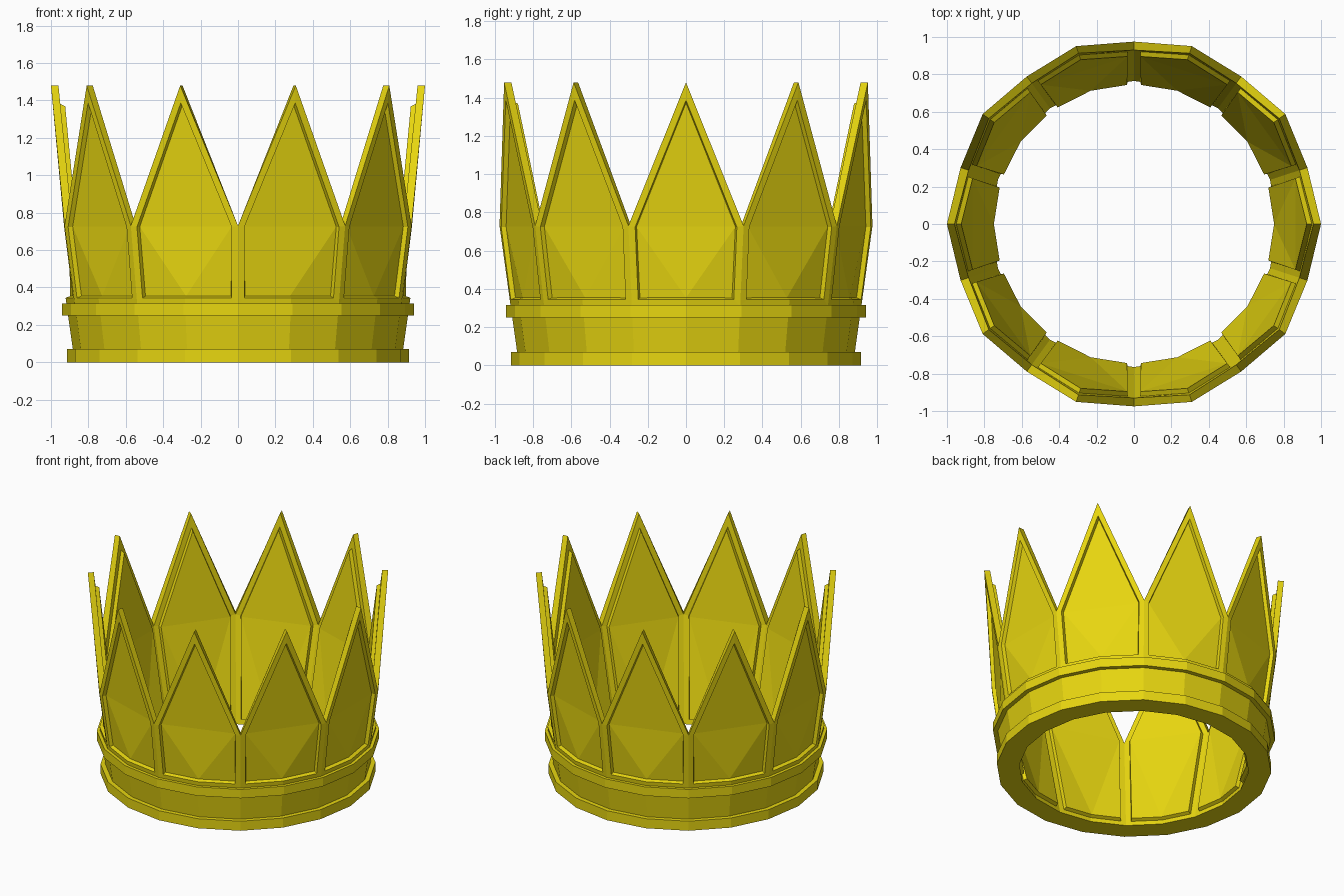
import bpy, bmesh, math

if "Cube" in bpy.data.objects:
    bpy.data.objects.remove(bpy.data.objects["Cube"])

N = 20                      # sides of the crown; even steps from the front are valleys, odd are tips
INSET, BEVEL, SHIFT = 0.035, 0.006, 0.025

gold = bpy.data.materials.new("yellow gold")
gold.diffuse_color = (0.80, 0.67, 0.005, 1)
gold.use_nodes = True
gold.node_tree.nodes["Principled BSDF"].inputs["Base Color"].default_value = gold.diffuse_color


def polar(r, i, z):
    a = math.radians(-90 + i * 360 / N)
    return (r * math.cos(a), r * math.sin(a), z)


def finish(bm, name):
    me = bpy.data.meshes.new(name)
    bm.to_mesh(me)
    bm.free()
    me.materials.append(gold)
    ob = bpy.data.objects.new(name, me)
    bpy.context.collection.objects.link(ob)
    return ob


def ring(name, profile):
    """Faceted hoop turned from a closed (radius, height) profile."""
    bm = bmesh.new()
    loops = [[bm.verts.new(polar(r, i, z)) for r, z in profile] for i in range(N)]
    k = len(profile)
    for i in range(N):
        a, b = loops[i], loops[(i + 1) % N]
        for j in range(k):
            bm.faces.new((a[j], b[j], b[(j + 1) % k], a[(j + 1) % k]))
    bmesh.ops.recalc_face_normals(bm, faces=bm.faces)
    return finish(bm, name)


def wall(bm, base, shoulder, tip):
    """Vertices of one skin: base loop, and valley / tip loop. Each argument is (radius, height)."""
    low = [bm.verts.new(polar(base[0], i, base[1])) for i in range(N)]
    top = [bm.verts.new(polar(*((tip if i % 2 else shoulder)[:1]), i,
                              (tip if i % 2 else shoulder)[1])) for i in range(N)]
    return low, top


def panels(bm, low, top, flip):
    """Four flat triangles per point of the crown, grouped by point."""
    groups = []
    for i in range(0, N, 2):
        m, r = i + 1, (i + 2) % N
        tris = [(low[i], low[m], top[i]), (low[m], low[r], top[r]),
                (low[m], top[r], top[i]), (top[i], top[r], top[m])]
        groups.append([bm.faces.new(t[::-1] if flip else t) for t in tris])
    return groups


# Crown wall with pointed panels
bm = bmesh.new()
out_low, out_top = wall(bm, (0.917, 0.31), (0.975, 0.73), (1.0, 1.48))
in_low, in_top = wall(bm, (0.765, 0.0), (0.93, 0.73), (0.96, 1.48))
foot = [bm.verts.new(polar(0.873, i, 0)) for i in range(N)]
outer = panels(bm, out_low, out_top, False)
inner = panels(bm, in_low, in_top, True)
for i in range(N):
    j = (i + 1) % N
    bm.faces.new((out_top[i], out_top[j], in_top[j], in_top[i]))   # sloping rim
    bm.faces.new((foot[i], foot[j], out_low[j], out_low[i]))       # plain lower band
    bm.faces.new((in_low[i], in_low[j], foot[j], foot[i]))         # underside
bm.normal_update()

# Panels are sunk on the outside and stand proud on the inside
for groups, depth in ((outer, -SHIFT), (inner, SHIFT)):
    for g in groups:
        bmesh.ops.inset_region(bm, faces=g, thickness=INSET, depth=0,
                               use_boundary=True, use_even_offset=True)
        bm.normal_update()
        bmesh.ops.inset_region(bm, faces=g, thickness=BEVEL, depth=depth,
                               use_boundary=True, use_even_offset=True)
        bm.normal_update()
finish(bm, "crown_wall")

# Raised hoops round the base
ring("lower_hoop", [(0.868, 0.0), (0.915, 0.0), (0.915, 0.07), (0.868, 0.07)])
ring("upper_hoop", [(0.88, 0.25), (0.94, 0.25), (0.94, 0.315), (0.88, 0.315)])
